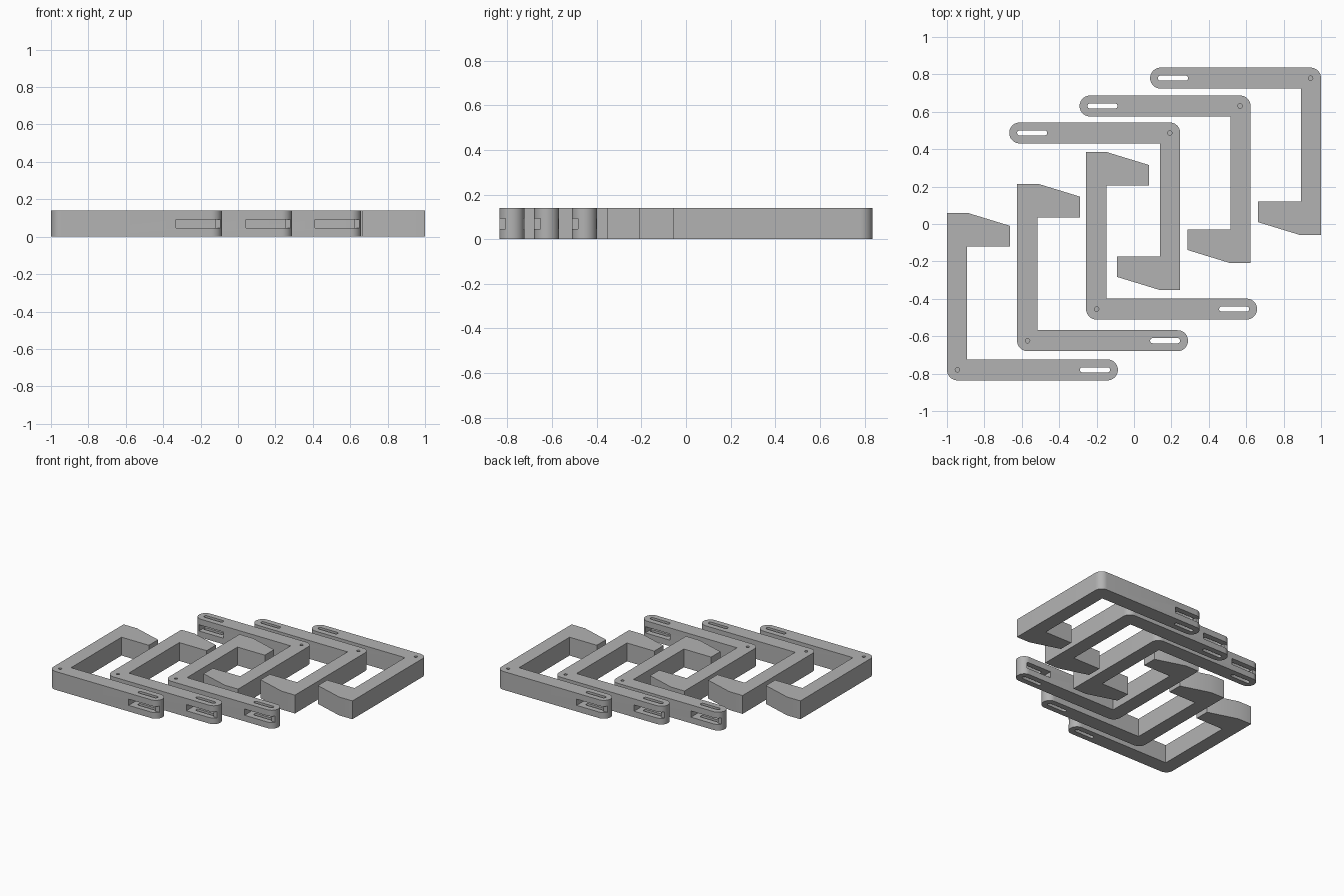
import bpy
import bmesh
from math import radians, cos, sin, pi

if "Cube" in bpy.data.objects:
    bpy.data.objects.remove(bpy.data.objects["Cube"], do_unlink=True)

HEIGHT = 0.139
ARM = 0.112          # width of the arm
R = ARM / 2          # radius of the rounded ends
LENGTH = 0.914       # length of the arm

grey = bpy.data.materials.new("plain grey")
grey.use_nodes = True
grey.diffuse_color = (0.45, 0.45, 0.45, 1)
grey.node_tree.nodes["Principled BSDF"].inputs["Base Color"].default_value = (0.45, 0.45, 0.45, 1)


def arc(cx, cy, r, start, end, steps=12):
    """Points along an arc, angles in degrees."""
    angles = [radians(start + (end - start) * i / steps) for i in range(steps + 1)]
    return [(cx + r * cos(a), cy + r * sin(a)) for a in angles]


def prism(name, outline, z0, z1):
    """Upright solid with the given counter-clockwise outline."""
    bm = bmesh.new()
    base = bm.faces.new([bm.verts.new((x, y, z0)) for x, y in outline])
    top = bmesh.ops.extrude_face_region(bm, geom=[base])["geom"]
    bmesh.ops.translate(bm, vec=(0, 0, z1 - z0),
                        verts=[v for v in top if isinstance(v, bmesh.types.BMVert)])
    bmesh.ops.recalc_face_normals(bm, faces=bm.faces)
    mesh = bpy.data.meshes.new(name)
    bm.to_mesh(mesh)
    bm.free()
    mesh.materials.append(grey)
    obj = bpy.data.objects.new(name, mesh)
    bpy.context.collection.objects.link(obj)
    return obj


def box(x0, x1, y0, y1):
    return [(x0, y0), (x1, y0), (x1, y1), (x0, y1)]


def cut(target, name, outline, z0, z1):
    """Subtract a prism from the target, then drop the cutter."""
    cutter = prism(name, outline, z0, z1)
    mod = target.modifiers.new(name, "BOOLEAN")
    mod.operation, mod.solver, mod.object = "DIFFERENCE", "EXACT", cutter
    bpy.ops.object.select_all(action="DESELECT")
    bpy.context.view_layer.objects.active = target
    target.select_set(True)
    bpy.ops.object.modifier_apply(modifier=mod.name)
    bpy.data.objects.remove(cutter, do_unlink=True)


# Hooked bracket: rounded corner, arm with round end, upright, tapered tip
outline = arc(R, R, R, 180, 270, 10)
outline += arc(LENGTH - R, R, R, -90, 90, 20)
outline += [(0.108, ARM), (0.108, 0.716), (0.337, 0.716),
            (0.337, 0.826), (0.112, 0.895), (0, 0.895)]
bracket = prism("front_bracket_1", outline, 0, HEIGHT)

# Side window through the arm, with a notch opening it to the outer end
Z0, Z1 = 0.046, 0.093
cut(bracket, "side_window", box(0.669, 0.876, -0.1, ARM + 0.05), Z0, Z1)
cut(bracket, "end_notch", box(0.85, 1.0, -0.1, 0.028), Z0, Z1)

# Long slot through the fork and blind pin hole at the corner
slot = arc(0.858, R, 0.014, -90, 90, 8) + arc(0.725, R, 0.014, 90, 270, 8)
cut(bracket, "long_slot", slot, -0.1, 0.3)
cut(bracket, "pin_hole", arc(R, R, 0.012, 0, 337.5, 15), 0.05, 0.3)
bpy.ops.object.shade_smooth_by_angle(angle=radians(30))

# Two nested rows of three, the back row turned half way round
front_corners = [(-1, -0.836), (-0.625, -0.68), (-0.256, -0.511)]
back_corners = [(1, 0.836), (0.623, 0.687), (0.247, 0.543)]
for row, corners, turn in (("front", front_corners, 0), ("back", back_corners, pi)):
    for i, (x, y) in enumerate(corners, 1):
        name = f"{row}_bracket_{i}"
        if name == bracket.name:
            obj = bracket
        else:
            obj = bpy.data.objects.new(name, bracket.data)
            bpy.context.collection.objects.link(obj)
        obj.location = (x, y, 0)
        obj.rotation_euler.z = turn
